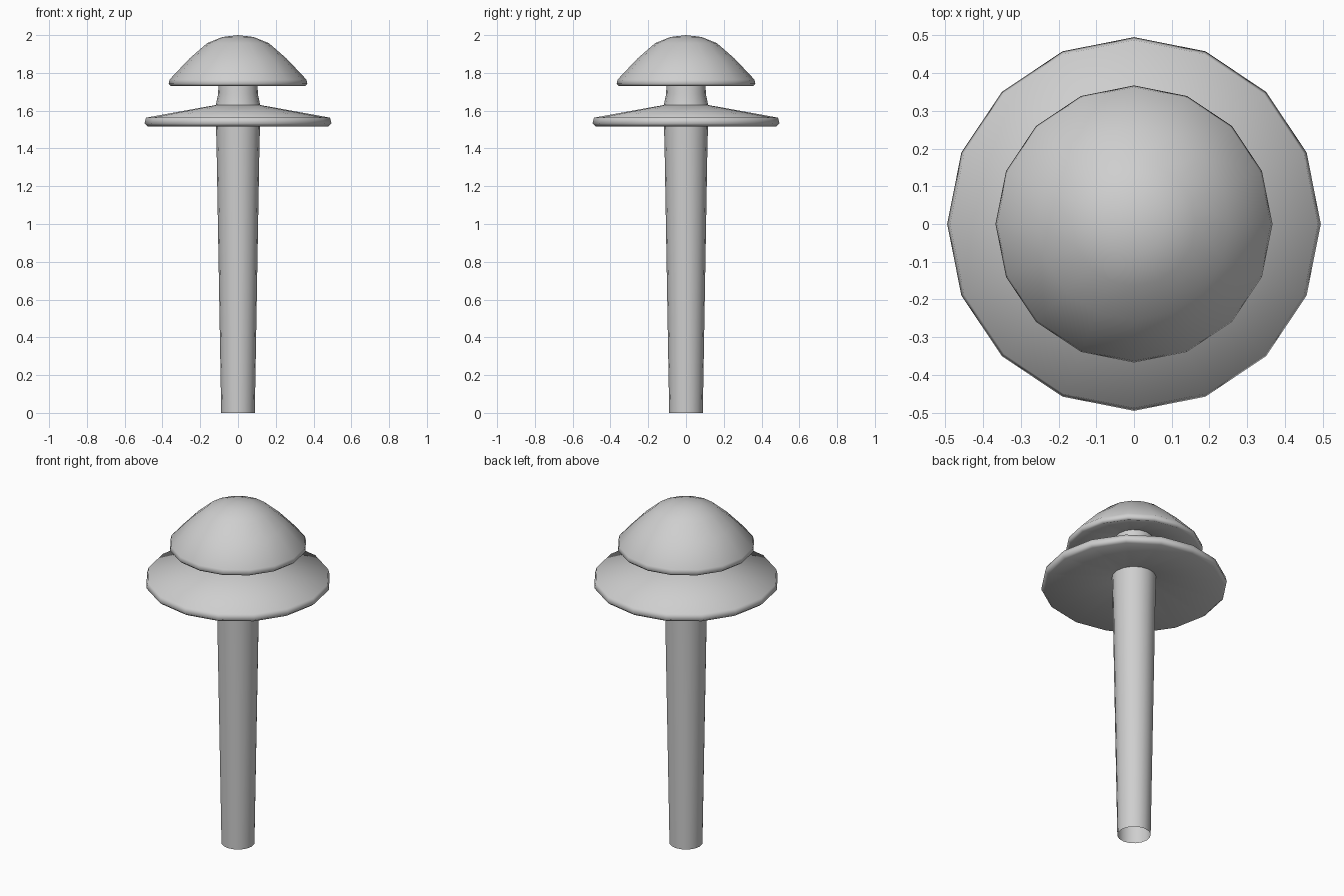
import bpy
import bmesh
from math import cos, sin, tau

cube = bpy.data.objects.get("Cube")
if cube:
    bpy.data.objects.remove(cube, do_unlink=True)

SIDES = 16

grey = bpy.data.materials.new("light grey")
grey.use_nodes = True
colour = (0.62, 0.62, 0.62, 1)
grey.diffuse_color = colour
grey.node_tree.nodes["Principled BSDF"].inputs["Base Color"].default_value = colour


def lathe(name, profile):
    """Spin (radius, height) points round z; a zero radius makes a single pole."""
    bm = bmesh.new()
    rings = []
    for r, z in profile:
        count = SIDES if r else 1
        rings.append([bm.verts.new((r * cos(tau * i / SIDES), r * sin(tau * i / SIDES), z))
                      for i in range(count)])
    for low, high in zip(rings, rings[1:]):
        for i in range(SIDES):
            j = (i + 1) % SIDES
            corners = [low[i % len(low)], low[j % len(low)],
                       high[j % len(high)], high[i % len(high)]]
            bm.faces.new(list(dict.fromkeys(corners)))
    mesh = bpy.data.meshes.new(name)
    bm.to_mesh(mesh)
    bm.free()
    mesh.materials.append(grey)
    obj = bpy.data.objects.new(name, mesh)
    bpy.context.collection.objects.link(obj)
    bpy.ops.object.select_all(action="DESELECT")
    obj.select_set(True)
    bpy.context.view_layer.objects.active = obj
    bpy.ops.object.shade_smooth_by_angle(angle=1.3)


# Tapered post, open at the foot, flaring slightly under the brim
lathe("post", [(0.089, 0), (0.113, 1.38), (0.118, 1.58)])

# Wide thin brim: hollowed underside, rounded rim, sloping top
lathe("brim", [(0.118, 1.58), (0.478, 1.517), (0.495, 1.532), (0.487, 1.563), (0.117, 1.63)])

# Neck between brim and cap, reaching into the hollow of the cap
lathe("neck", [(0.117, 1.63), (0.105, 1.69), (0.102, 1.815)])

# Domed cap with a hollowed underside and rounded rim
lathe("cap", [(0.102, 1.815), (0.355, 1.73), (0.367, 1.742), (0.362, 1.765),
              (0.255, 1.878), (0.164, 1.957), (0.082, 1.99), (0, 2)])
